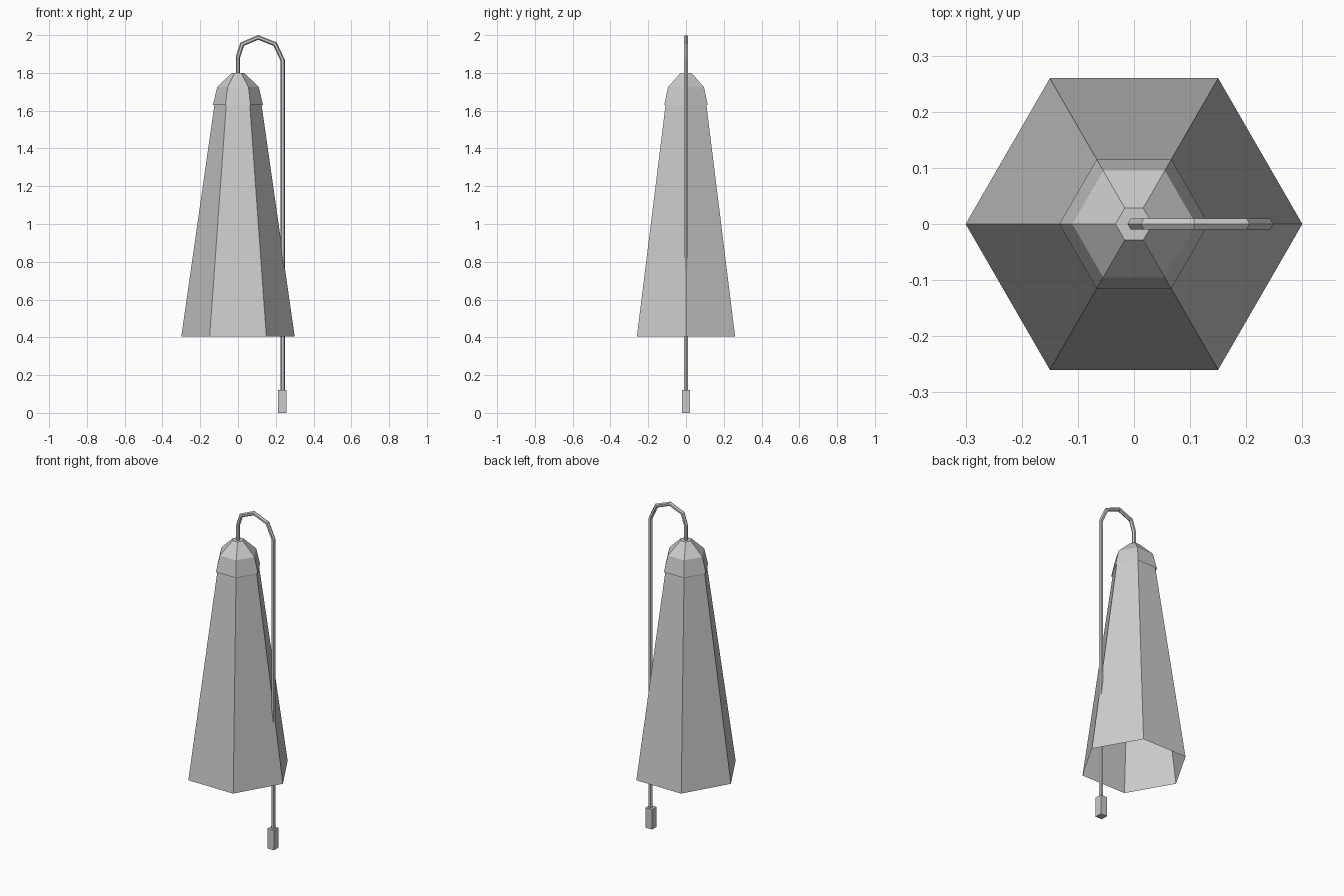
import bpy
import bmesh
from math import cos, sin, pi
from mathutils import Vector

cube = bpy.data.objects.get("Cube")
if cube:
    bpy.data.objects.remove(cube, do_unlink=True)

grey = bpy.data.materials.new("light_grey")
grey.use_nodes = True
grey.diffuse_color = (0.6, 0.6, 0.6, 1)
grey.node_tree.nodes["Principled BSDF"].inputs["Base Color"].default_value = (0.6, 0.6, 0.6, 1)

SIDES = 6


def loft(name, rings, cap_start=False, cap_end=False):
    """Join successive rings of points into a flat-faced skin."""
    bm = bmesh.new()
    loops = [[bm.verts.new(p) for p in ring] for ring in rings]
    for a, b in zip(loops, loops[1:]):
        for i in range(len(a)):
            j = (i + 1) % len(a)
            bm.faces.new((a[i], a[j], b[j], b[i]))
    if cap_start:
        bm.faces.new(loops[0][::-1])
    if cap_end:
        bm.faces.new(loops[-1])
    bmesh.ops.recalc_face_normals(bm, faces=bm.faces)
    mesh = bpy.data.meshes.new(name)
    bm.to_mesh(mesh)
    bm.free()
    mesh.materials.append(grey)
    obj = bpy.data.objects.new(name, mesh)
    bpy.context.collection.objects.link(obj)
    return obj


def hexagon(radius, z):
    return [(radius * cos(2 * pi * i / SIDES), radius * sin(2 * pi * i / SIDES), z)
            for i in range(SIDES)]


def sweep_rings(path, radius):
    """Mitred hexagonal sections along a path in the xz plane."""
    pts = [Vector((x, 0, z)) for x, z in path]
    side = Vector((0, 1, 0))
    rings = []
    for i, p in enumerate(pts):
        before = (p - pts[i - 1]).normalized() if i else None
        after = (pts[i + 1] - p).normalized() if i + 1 < len(pts) else None
        before, after = before or after, after or before
        tangent = (before + after).normalized()
        normal = side.cross(tangent)
        stretch = 1 / tangent.dot(after)
        rings.append([p + radius * (normal * stretch * cos(2 * pi * k / SIDES)
                                    + side * sin(2 * pi * k / SIDES))
                      for k in range(SIDES)])
    return rings


# Open tapered shade
loft("shade", [hexagon(0.30, 0.405), hexagon(0.122, 1.65)])

# Faceted cap over the shade, open underneath
loft("cap", [hexagon(0.133, 1.63), hexagon(0.11, 1.725), hexagon(0.033, 1.80)], cap_end=True)

# Cord looping over the top and hanging down through the shade
cord_path = [(0, 1.79), (0, 1.885), (0.022, 1.952), (0.107, 1.988),
             (0.197, 1.952), (0.237, 1.865), (0.237, 0.11)]
loft("cord", sweep_rings(cord_path, 0.0115), cap_start=True, cap_end=True)

# Square pull weight at the end of the cord
bpy.ops.mesh.primitive_cube_add(size=1, location=(0.234, 0, 0.06))
weight = bpy.context.object
weight.name = "pull_weight"
weight.scale = (0.044, 0.044, 0.12)
weight.data.materials.append(grey)
